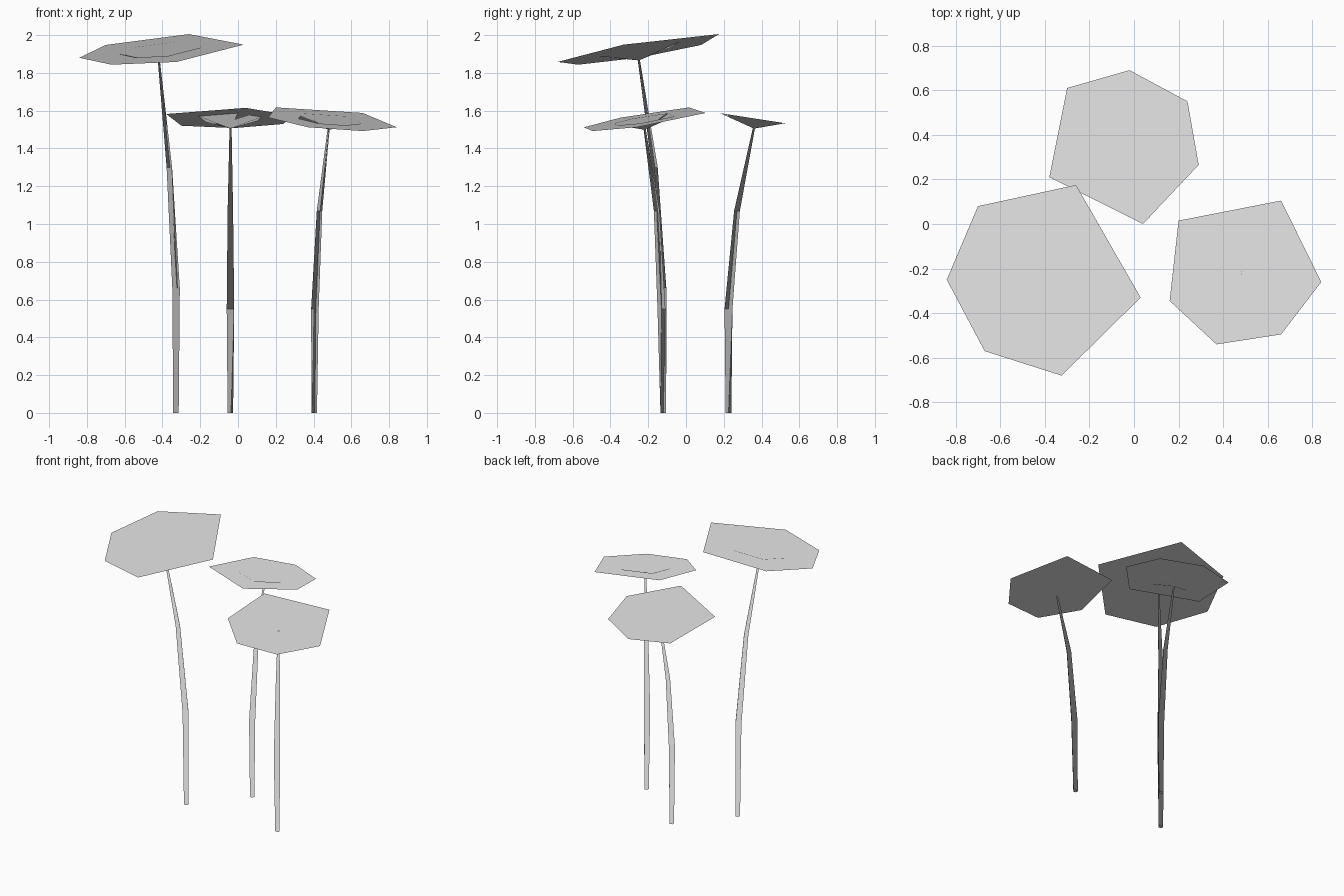
import bpy
import bmesh
from math import cos, sin, tau
from mathutils import Vector

cube = bpy.data.objects.get("Cube")
if cube:
    bpy.data.objects.remove(cube)

# Single flat colour
grey = bpy.data.materials.new("pale_grey")
grey.use_nodes = True
grey.diffuse_color = (0.8, 0.8, 0.8, 1)
grey.node_tree.nodes["Principled BSDF"].inputs["Base Color"].default_value = grey.diffuse_color

SIDES = 5
RADII = (0.016, 0.022, 0.016, 0.006)
PIT_DEPTH = 0.054


def finish(bm, name):
    mesh = bpy.data.meshes.new(name)
    bm.to_mesh(mesh)
    bm.free()
    mesh.materials.append(grey)
    # Foliage-style shading: every normal points straight up
    mesh.normals_split_custom_set_from_vertices([(0, 0, 1)] * len(mesh.vertices))
    obj = bpy.data.objects.new(name, mesh)
    bpy.context.collection.objects.link(obj)


def bridge(bm, lower, upper):
    n = len(lower)
    for i in range(n):
        j = (i + 1) % n
        bm.faces.new((lower[i], lower[j], upper[j], upper[i]))


def make_leaf(name, centre, slope, outline):
    """Flat tilted rim around a shallow funnel that meets the stem."""
    bm = bmesh.new()
    centre = Vector(centre)
    rim, ring = [], []
    for x, y in outline:
        dx, dy = x - centre.x, y - centre.y
        offset = Vector((dx, dy, slope[0] * dx + slope[1] * dy))
        rim.append(bm.verts.new(centre + offset))
        ring.append(bm.verts.new(centre + offset / 2))
    bridge(bm, rim, ring)
    pit = bm.verts.new(centre - Vector((0, 0, PIT_DEPTH)))
    for i in range(len(ring)):
        bm.faces.new((ring[i], ring[(i + 1) % len(ring)], pit))
    finish(bm, name)


def make_stem(name, path):
    """Tapering tube through the path points."""
    bm = bmesh.new()
    rings = []
    for (x, y, z), r in zip(path, RADII):
        rings.append([bm.verts.new((x + r * cos(tau * i / SIDES),
                                    y + r * sin(tau * i / SIDES), z))
                      for i in range(SIDES)])
    for lower, upper in zip(rings, rings[1:]):
        bridge(bm, lower, upper)
    finish(bm, name)


# Tall leaf on the right
make_leaf("tall_leaf", (-0.42, -0.25, 1.92), (0.095, 0.165),
          [(0.03, -0.33), (-0.26, 0.175), (-0.70, 0.08),
           (-0.84, -0.25), (-0.67, -0.57), (-0.325, -0.68)])
make_stem("tall_stem", [(-0.33, -0.12, 0), (-0.33, -0.125, 0.66),
                        (-0.365, -0.165, 1.3), (-0.42, -0.25, 1.87)])

# Leaf at the back
make_leaf("back_leaf", (-0.04, 0.36, 1.559), (0, -0.155),
          [(0.04, 0.0), (0.29, 0.265), (0.24, 0.55),
           (-0.02, 0.69), (-0.30, 0.61), (-0.38, 0.21)])
make_stem("back_stem", [(-0.042, 0.225, 0), (-0.042, 0.225, 0.55),
                        (-0.042, 0.27, 1.07), (-0.04, 0.36, 1.51)])

# Leaf on the left
make_leaf("left_leaf", (0.48, -0.22, 1.553), (-0.095, 0.16),
          [(0.84, -0.26), (0.66, 0.105), (0.20, 0.015),
           (0.16, -0.345), (0.37, -0.54), (0.66, -0.495)])
make_stem("left_stem", [(0.402, -0.12, 0), (0.405, -0.13, 0.55),
                        (0.43, -0.155, 1.07), (0.48, -0.22, 1.51)])
